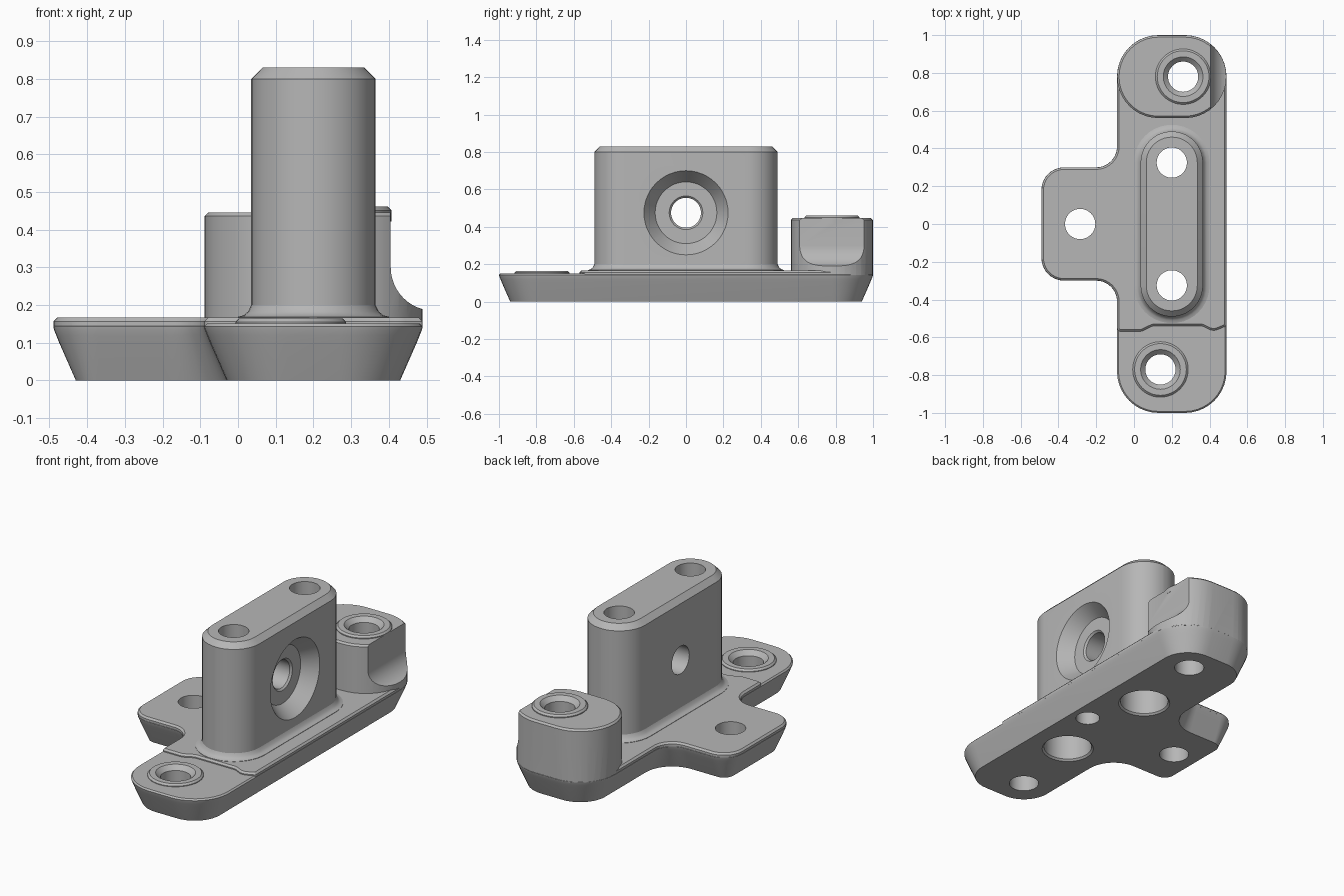
import bpy, bmesh, math
from mathutils import Vector, Matrix

cube = bpy.data.objects.get("Cube")
if cube:
    bpy.data.objects.remove(cube, do_unlink=True)

grey = bpy.data.materials.new("satin grey")
grey.use_nodes = True
GREY = (0.47, 0.47, 0.47, 1)
grey.diffuse_color = GREY
grey.node_tree.nodes["Principled BSDF"].inputs["Base Color"].default_value = GREY


def rounded_outline(corners, inset, steps=10):
    """Counter-clockwise corners (x, y, radius), moved inward and rounded."""
    pts = [Vector(c[:2]) for c in corners]
    n = len(pts)
    moved = []
    for i, p in enumerate(pts):
        a = (p - pts[i - 1]).normalized()
        b = (pts[(i + 1) % n] - p).normalized()
        na, nb = Vector((-a.y, a.x)), Vector((-b.y, b.x))
        moved.append(p + (na + nb) * inset / (1 + na.dot(nb)))
    out = []
    for i, p in enumerate(moved):
        a = (p - moved[i - 1]).normalized()
        b = (moved[(i + 1) % n] - p).normalized()
        turn = math.atan2(a.x * b.y - a.y * b.x, a.dot(b))
        side = 1 if turn > 0 else -1
        r = max(corners[i][2] - side * inset, 0.002)
        start = p - a * r * math.tan(abs(turn) / 2)
        centre = start + Vector((-a.y, a.x)) * side * r
        arm = start - centre
        for k in range(steps + 1):
            out.append(centre + Matrix.Rotation(turn * k / steps, 2) @ arm)
    return out


def skin(name, rings):
    """Closed solid through rings with equal point counts."""
    bm = bmesh.new()
    loops = [[bm.verts.new(p) for p in ring] for ring in rings]
    n = len(loops[0])
    for low, high in zip(loops, loops[1:]):
        for i in range(n):
            j = (i + 1) % n
            bm.faces.new((low[i], low[j], high[j], high[i]))
    bm.faces.new(loops[0][::-1])
    bm.faces.new(loops[-1])
    bmesh.ops.recalc_face_normals(bm, faces=bm.faces)
    mesh = bpy.data.meshes.new(name)
    bm.to_mesh(mesh)
    bm.free()
    mesh.materials.append(grey)
    obj = bpy.data.objects.new(name, mesh)
    bpy.context.collection.objects.link(obj)
    return obj


def loft(name, corners, layers):
    return skin(name, [[(p.x, p.y, z) for p in rounded_outline(corners, d)]
                       for z, d in layers])


def turned(name, x, y, profile, z=0, along_x=False, sides=48):
    """Round solid from (radius, height) pairs, upright or lying along x."""
    rings = []
    for r, h in profile:
        ring = []
        for i in range(sides):
            t = math.tau * i / sides
            u, v = r * math.cos(t), r * math.sin(t)
            ring.append((h, y + u, z + v) if along_x else (x + u, y + v, z + h))
        rings.append(ring)
    return skin(name, rings)


def combine(target, tool, operation):
    mod = target.modifiers.new(tool.name, 'BOOLEAN')
    mod.object, mod.operation, mod.solver = tool, operation, 'EXACT'
    bpy.context.view_layer.objects.active = target
    bpy.ops.object.modifier_apply(modifier=mod.name)
    bpy.data.objects.remove(tool, do_unlink=True)


L, R, T = -0.09, 0.49, -0.49
tab = [(L, 0.3, 0.11), (T, 0.3, 0.12), (T, -0.3, 0.12), (L, -0.3, 0.11)]

# Base plate with tapered underside
body = loft("mounting_bracket",
            [(L, -1, 0.22), (R, -1, 0.22), (R, 1, 0.22), (L, 1, 0.22)] + tab,
            [(0, 0.06), (0.1, 0.016), (0.12, 0.008), (0.135, 0.002),
             (0.143, 0), (0.151, 0.008)])

# Raised deck with a wavy front edge
deck = loft("raised_deck",
            [(L, -0.57, 0.02), (0.04, -0.57, 0.06), (0.1, -0.54, 0.06),
             (0.36, -0.54, 0.06), (0.42, -0.57, 0.06), (R, -0.54, 0.01),
             (R, 0.78, 0.01), (L, 0.78, 0.01)] + tab,
            [(0.141, 0.001), (0.157, 0.001), (0.167, 0.011)])
combine(body, deck, 'UNION')

# Rear boss with a scooped side
boss = loft("rear_boss",
            [(L, 0.56, 0.219), (R, 0.56, 0.219), (R, 1, 0.219), (L, 1, 0.219)],
            [(0.139, 0.001), (0.436, 0.001), (0.446, 0.011)])
arc = [(0.52 - 0.115 * math.cos(t), 0.3 - 0.115 * math.sin(t))
       for t in (math.pi / 2 * k / 12 for k in range(13))]
scoop = [(0.405, 0.6)] + arc + [(0.7, 0.185), (0.7, 0.6)]
combine(boss, skin("scoop_cutter", [[(x, y, z) for x, z in scoop]
                                    for y in (0.4, 1.2)]), 'DIFFERENCE')
combine(body, boss, 'UNION')

# Upright post with a flared foot and chamfered top
X0, X1, Y = 0.035, 0.365, 0.49
post = loft("upright_post",
            [(X0, -Y, 0.164), (X1, -Y, 0.164), (X1, Y, 0.164), (X0, Y, 0.164)],
            [(0.145, -0.035), (0.169, -0.035), (0.173, -0.02), (0.183, -0.008),
             (0.2, 0), (0.8, 0), (0.83, 0.03)])
combine(body, post, 'UNION')

# Raised rings and screw holes on the front pad and rear boss
for x, y, top in ((0.14, -0.77, 0.165), (0.26, 0.78, 0.461)):
    combine(body, turned("screw_seat", x, y, [(0.147, top - 0.04), (0.147, top - 0.01),
                                              (0.137, top)]), 'UNION')
    combine(body, turned("screw_hole", x, y, [(0.08, -0.1), (0.08, top - 0.025),
                                              (0.105, top), (0.105, top + 0.1)]), 'DIFFERENCE')

# Tab hole and blind locating hole
combine(body, turned("tab_hole", -0.285, 0, [(0.08, -0.1), (0.08, 0.4)]), 'DIFFERENCE')
combine(body, turned("locating_hole", 0.33, 0, [(0.065, -0.1), (0.065, 0.12)]), 'DIFFERENCE')

# Stepped holes up through the post
for y in (-0.325, 0.325):
    combine(body, turned("post_hole", 0.2, y,
                         [(0.14, -0.1), (0.14, 0), (0.13, 0.01), (0.13, 0.4),
                          (0.08, 0.4), (0.08, 1)]), 'DIFFERENCE')

# Cross hole with a wide countersink on one side
combine(body, turned("cross_hole", 0, 0,
                     [(0.08, -0.2), (0.08, 0.275), (0.09, 0.285), (0.165, 0.285),
                      (0.225, 0.365), (0.24, 0.385)], z=0.475, along_x=True), 'DIFFERENCE')

bpy.ops.object.select_all(action='DESELECT')
body.select_set(True)
bpy.context.view_layer.objects.active = body
bpy.ops.object.shade_smooth_by_angle(angle=math.radians(25))
